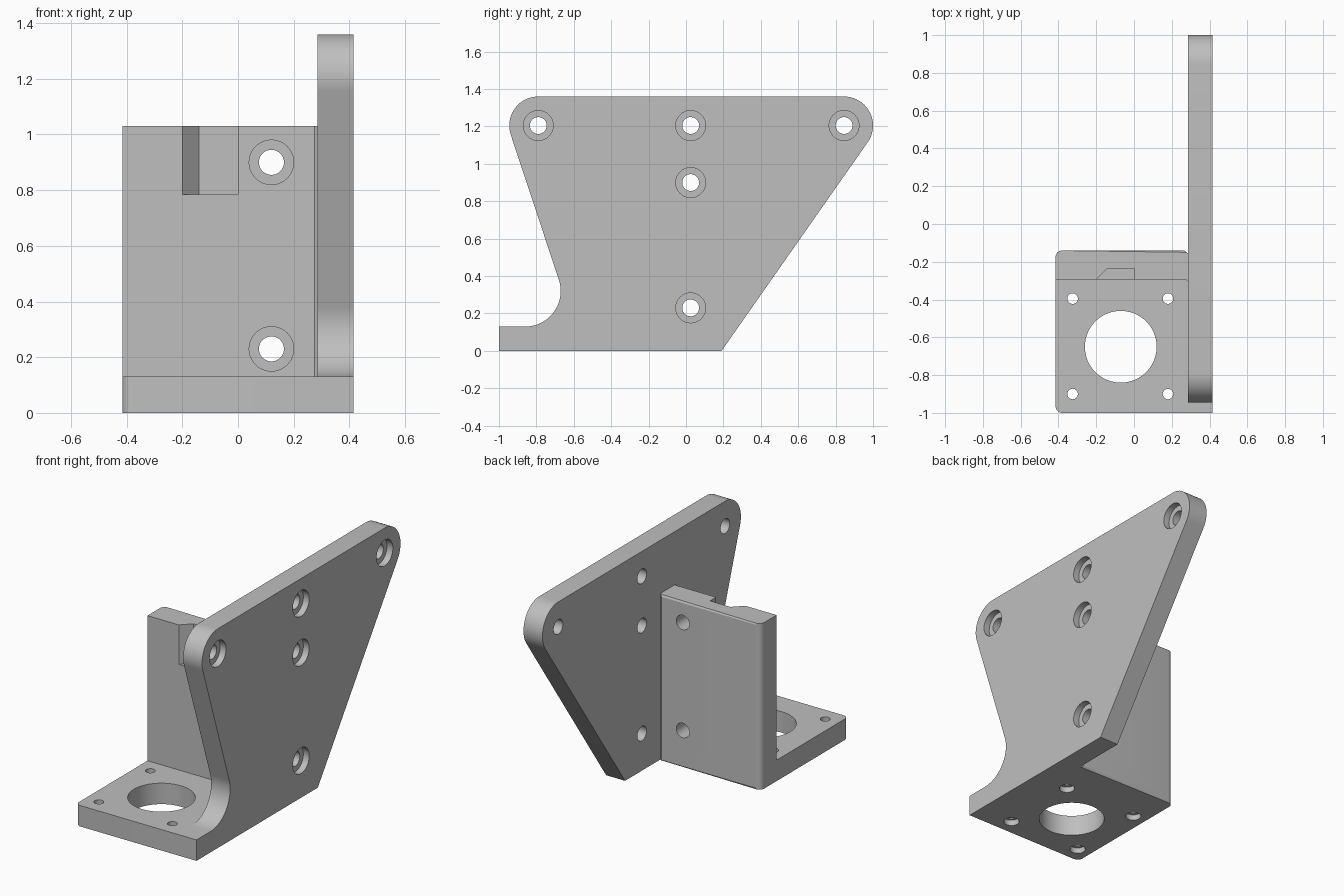
import bpy, bmesh
from math import cos, sin, radians
from mathutils import Matrix, Vector

cube = bpy.data.objects.get("Cube")
if cube:
    bpy.data.objects.remove(cube, do_unlink=True)

grey = bpy.data.materials.new("plain grey")
grey.use_nodes = True
COLOUR = (0.52, 0.52, 0.52, 1)
grey.diffuse_color = COLOUR
grey.node_tree.nodes["Principled BSDF"].inputs["Base Color"].default_value = COLOUR


def arc(cx, cy, r, start, end, n=20):
    angles = [radians(start + (end - start) * i / n) for i in range(n + 1)]
    return [(cx + r * cos(a), cy + r * sin(a)) for a in angles]


def finish(name, bm):
    bmesh.ops.recalc_face_normals(bm, faces=bm.faces)
    mesh = bpy.data.meshes.new(name)
    bm.to_mesh(mesh)
    bm.free()
    mesh.materials.append(grey)
    obj = bpy.data.objects.new(name, mesh)
    bpy.context.collection.objects.link(obj)
    return obj


def prism(points, place, direction):
    """Extrude a closed outline, placed in space by a function."""
    bm = bmesh.new()
    face = bm.faces.new([bm.verts.new(place(*p)) for p in points])
    out = bmesh.ops.extrude_face_region(bm, geom=[face])
    moved = [v for v in out["geom"] if isinstance(v, bmesh.types.BMVert)]
    bmesh.ops.translate(bm, verts=moved, vec=direction)
    return bm


def combine(target, other, operation):
    mod = target.modifiers.new(operation.lower(), 'BOOLEAN')
    mod.operation = operation
    mod.solver = 'EXACT'
    mod.object = other
    bpy.context.view_layer.objects.active = target
    bpy.ops.object.modifier_apply(modifier=mod.name)
    bpy.data.objects.remove(other, do_unlink=True)


def drill(target, start, end, radius, segments=40):
    start, end = Vector(start), Vector(end)
    axis = end - start
    spin = Vector((0, 0, 1)).rotation_difference(axis).to_matrix().to_4x4()
    bm = bmesh.new()
    bmesh.ops.create_cone(bm, cap_ends=True, segments=segments, radius1=radius,
                          radius2=radius, depth=axis.length,
                          matrix=Matrix.Translation((start + end) / 2) @ spin)
    combine(target, finish("drill", bm), 'DIFFERENCE')


# Side plate with rounded ears and a swept foot
SIDE, INNER = 0.415, 0.285
outline = [(-1, 0), (0.19, 0)]
outline += arc(0.845, 1.205, 0.155, -35, 90)
outline += arc(-0.79, 1.205, 0.155, 90, 198.5)
outline += arc(-0.86, 0.32, 0.19, 18.5, -90)
outline += [(-1, 0.13)]
bracket = finish("motor_bracket", prism(
    outline, lambda y, z: (INNER, y, z), (SIDE - INNER, 0, 0)))

# Base flange
floor = [(0.3, -1), (0.3, -0.2), (-SIDE, -0.2)]
floor += arc(-SIDE + 0.035, -0.965, 0.035, 180, 270, 8)
base = finish("base", prism(floor, lambda x, y: (x, y, 0), (0, 0, 0.13)))

# Upright wall with chamfered back edges
section = [(-SIDE, -0.295), (0.275, -0.295), (INNER, -0.305), (0.3, -0.305),
           (0.3, -0.155), (INNER, -0.155), (0.265, -0.14)]
section += arc(-SIDE + 0.035, -0.175, 0.035, 90, 180, 8)
bm = prism(section, lambda x, y: (x, y, 0), (0, 0, 1.03))
back_edges = [e for e in bm.edges
              if e.calc_length() > 0.5 and all(v.co.y > -0.142 for v in e.verts)
              and abs(e.verts[0].co.z - e.verts[1].co.z) < 0.01]
bmesh.ops.bevel(bm, geom=back_edges, offset=0.01, segments=1, affect='EDGES')
wall = finish("wall", bm)

# Notch in the top of the wall
notch = [(-0.22, -0.315), (0, -0.315), (0, -0.235), (-0.14, -0.235)]
cutter = finish("notch", prism(notch, lambda x, y: (x, y, 0.785), (0, 0, 0.4)))
combine(wall, cutter, 'DIFFERENCE')

combine(bracket, base, 'UNION')
combine(bracket, wall, 'UNION')

# Counterbored holes in the side plate
for y, z in [(-0.79, 1.205), (0.025, 1.205), (0.845, 1.205), (0.025, 0.9), (0.025, 0.23)]:
    drill(bracket, (0.2, y, z), (0.5, y, z), 0.045)
    drill(bracket, (SIDE - 0.04, y, z), (0.5, y, z), 0.08)

# Counterbored holes in the wall
for z in (0.9, 0.23):
    drill(bracket, (0.12, -0.4, z), (0.12, 0, z), 0.045)
    drill(bracket, (0.12, -0.4, z), (0.12, -0.255, z), 0.08)

# Large bore and four screw holes in the base
drill(bracket, (-0.07, -0.65, -0.1), (-0.07, -0.65, 0.2), 0.19, 64)
for x in (-0.325, 0.18):
    for y in (-0.9, -0.395):
        drill(bracket, (x, y, -0.1), (x, y, 0.2), 0.028, 24)
        drill(bracket, (x, y, -0.1), (x, y, 0.035), 0.045, 32)

bpy.ops.object.select_all(action='DESELECT')
bracket.select_set(True)
bpy.context.view_layer.objects.active = bracket
bpy.ops.object.shade_smooth_by_angle(angle=radians(25))
